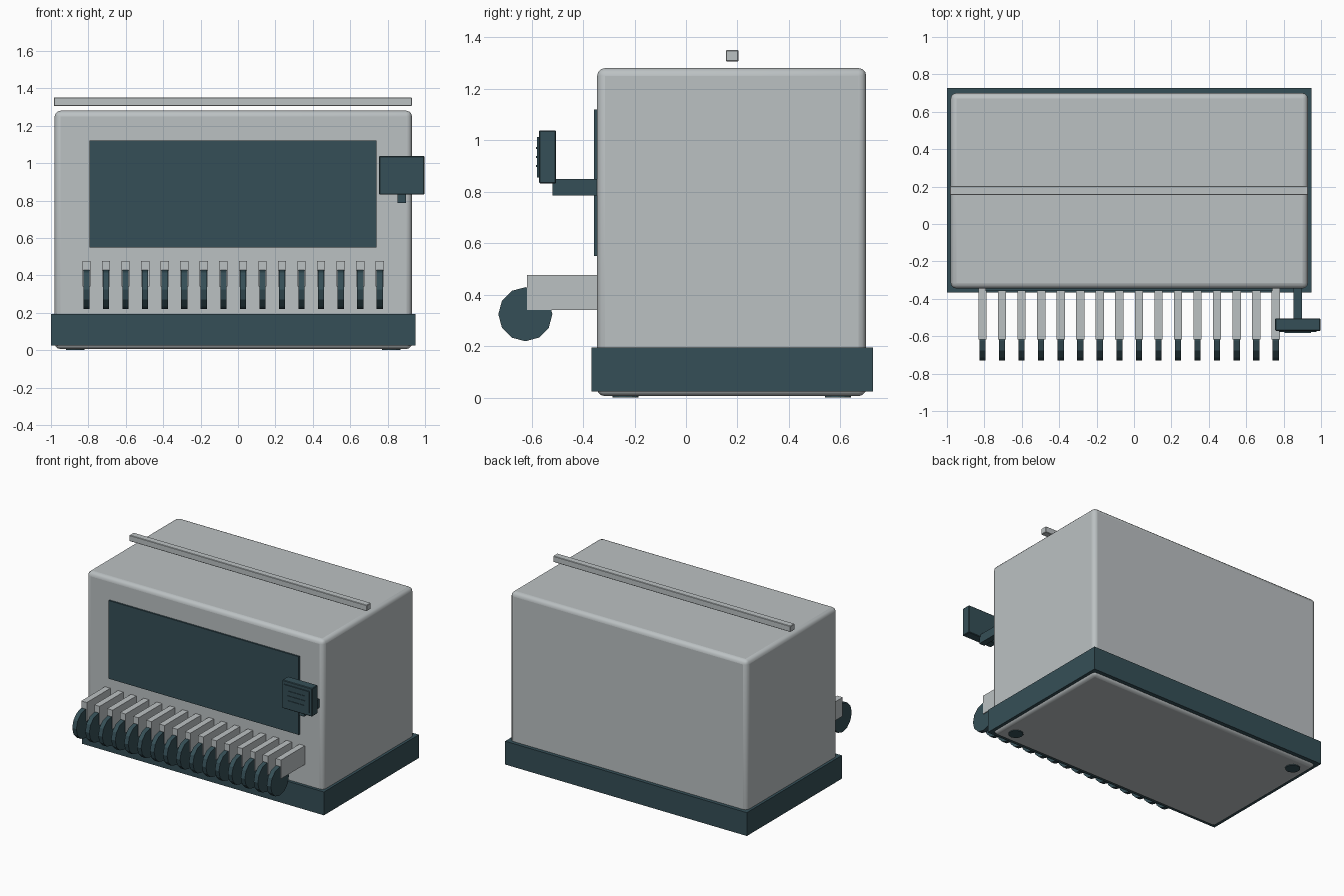
import bpy
import math

if "Cube" in bpy.data.objects:
    bpy.data.objects.remove(bpy.data.objects["Cube"], do_unlink=True)


def make_material(name, rgb):
    mat = bpy.data.materials.new(name)
    mat.use_nodes = True
    color = (*rgb, 1.0)
    mat.diffuse_color = color
    mat.node_tree.nodes["Principled BSDF"].inputs["Base Color"].default_value = color
    return mat


light_grey = make_material("light grey", (0.50, 0.535, 0.545))
dark_teal = make_material("dark teal", (0.036, 0.078, 0.095))


def box(name, x, y, z, mat, bevel=0.0, segments=1):
    """Box spanning the given (low, high) ranges, with an optional bevel."""
    spans = (x, y, z)
    bpy.ops.mesh.primitive_cube_add(size=1, location=[(a + b) / 2 for a, b in spans])
    obj = bpy.context.object
    obj.name = name
    obj.scale = [b - a for a, b in spans]
    bpy.ops.object.transform_apply(location=False, rotation=False, scale=True)
    obj.data.materials.append(mat)
    if bevel:
        mod = obj.modifiers.new("Bevel", "BEVEL")
        mod.width = bevel
        mod.segments = segments
    return obj


def disc(name, center, radius, depth, mat, sides, rotation=(0, 0, 0)):
    bpy.ops.mesh.primitive_cylinder_add(vertices=sides, radius=radius, depth=depth,
                                        location=center, rotation=rotation)
    obj = bpy.context.object
    obj.name = name
    obj.data.materials.append(mat)
    return obj


# Cabinet, plinth and top rail
cabinet = box("cabinet", (-0.98, 0.93), (-0.345, 0.70), (0.006, 1.28),
              light_grey, 0.03, 3)
bpy.ops.object.shade_smooth_by_angle(angle=math.radians(35))
box("plinth", (-1.0, 0.95), (-0.367, 0.727), (0.024, 0.194), dark_teal)
box("top_rail", (-0.985, 0.93), (0.155, 0.204), (1.306, 1.35), light_grey, 0.003)

# Feet on opposite corners
for x, y in ((0.82, -0.235), (-0.87, 0.59)):
    disc("foot", (x, y, 0.01), 0.05, 0.02, dark_teal, 12)

# Front window
box("front_panel", (-0.795, 0.74), (-0.357, -0.34), (0.55, 1.12), dark_teal)

# Row of feeder arms with reels
FEEDERS = 16
for i in range(FEEDERS):
    x = -0.81 + i * 1.568 / (FEEDERS - 1)
    box("feeder_arm", (x - 0.022, x + 0.022), (-0.617, -0.33), (0.34, 0.477), light_grey)
    disc("feeder_reel", (x, -0.624, 0.324), 0.105, 0.033, dark_teal, 12,
         (0, math.pi / 2, 0))

# Control screen on its bracket
box("screen_bracket", (0.854, 0.897), (-0.518, -0.33), (0.786, 0.85), dark_teal)
box("screen_housing", (0.755, 0.997), (-0.571, -0.504), (0.832, 1.038), dark_teal, 0.004)
box("screen_glass", (0.775, 0.977), (-0.578, -0.57), (0.855, 1.012), dark_teal)
for z in (0.90, 0.935, 0.97):
    box("screen_line", (0.805, 0.947), (-0.582, -0.577), (z - 0.004, z + 0.004), dark_teal)
